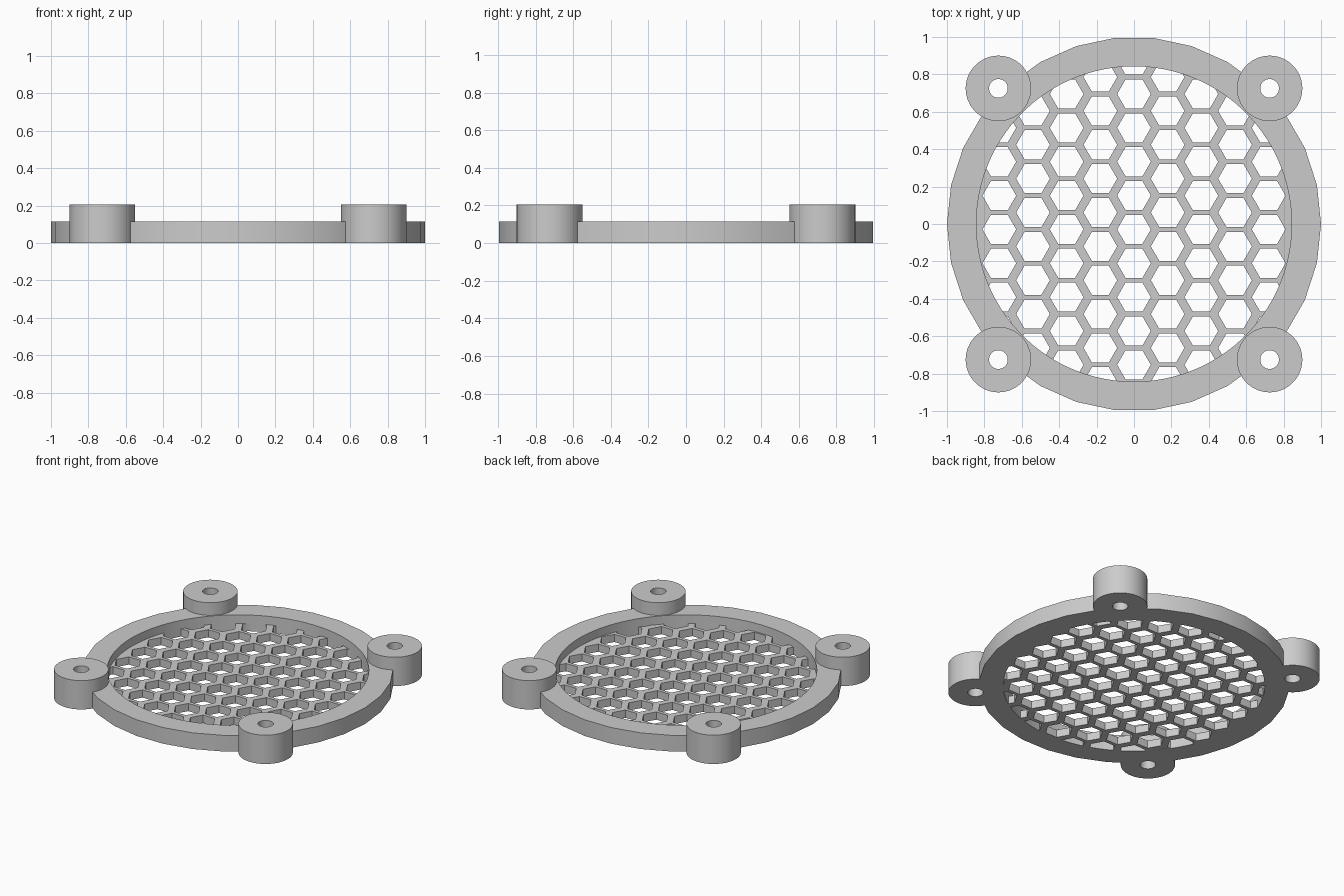
import bpy, bmesh, math
from mathutils import Matrix

if "Cube" in bpy.data.objects:
    bpy.data.objects.remove(bpy.data.objects["Cube"])

OUTER_R, INNER_R = 1.0, 0.843
RING_H, GRILLE_H, BOSS_H = 0.115, 0.055, 0.205
BOSS_R, HOLE_R, BOSS_POS = 0.175, 0.05, 0.725
HEX_R, COL_STEP, ROW_STEP, ROW_START = 0.09, 0.18, 0.181, -0.029

grey = bpy.data.materials.new("grey plastic")
grey.diffuse_color = (0.6, 0.6, 0.6, 1)
grey.use_nodes = True
grey.node_tree.nodes["Principled BSDF"].inputs["Base Color"].default_value = grey.diffuse_color


def prisms(name, centres, radius, z0, z1, sides):
    """One object holding an upright prism at every centre, first corner on +x."""
    bm = bmesh.new()
    ring = [(radius * math.cos(2 * math.pi * i / sides),
             radius * math.sin(2 * math.pi * i / sides)) for i in range(sides)]
    for cx, cy in centres:
        base = bm.faces.new([bm.verts.new((cx + x, cy + y, z0)) for x, y in ring])
        top = bmesh.ops.extrude_face_region(bm, geom=[base])["geom"]
        for v in top:
            if isinstance(v, bmesh.types.BMVert):
                v.co.z = z1
    bmesh.ops.recalc_face_normals(bm, faces=bm.faces)
    mesh = bpy.data.meshes.new(name)
    bm.to_mesh(mesh)
    bm.free()
    mesh.materials.append(grey)
    obj = bpy.data.objects.new(name, mesh)
    bpy.context.collection.objects.link(obj)
    return obj


def combine(target, tool, operation):
    """Apply a boolean and discard the tool."""
    mod = target.modifiers.new(operation, 'BOOLEAN')
    mod.operation, mod.object, mod.solver = operation, tool, 'EXACT'
    bpy.context.view_layer.objects.active = target
    bpy.ops.object.modifier_apply(modifier=mod.name)
    bpy.data.objects.remove(tool)


# Ring with a recess that leaves a thin floor for the grille
guard = prisms("fan_guard", [(0, 0)], OUTER_R, 0, RING_H, 30)
combine(guard, prisms("recess_cutter", [(0, 0)], INNER_R, GRILLE_H, 1, 100), 'DIFFERENCE')

# Staggered hexagonal openings, trimmed to the inside of the ring
cells = []
for col in range(-4, 5):
    for row in range(-6, 7):
        x = col * COL_STEP
        y = ROW_START + (row + 0.5 * (col % 2)) * ROW_STEP
        if math.hypot(x, y) < INNER_R + HEX_R:
            cells.append((x, y))
hexes = prisms("hex_cutter", cells, HEX_R, -0.1, 0.3, 6)
combine(hexes, prisms("trim", [(0, 0)], INNER_R, -0.2, 0.4, 100), 'INTERSECT')
combine(guard, hexes, 'DIFFERENCE')

# Corner screw bosses with through holes
corners = [(sx * BOSS_POS, sy * BOSS_POS) for sx in (-1, 1) for sy in (-1, 1)]
combine(guard, prisms("bosses", corners, BOSS_R, 0, BOSS_H, 64), 'UNION')
combine(guard, prisms("screw_cutter", corners, HOLE_R, -0.1, 0.4, 48), 'DIFFERENCE')

# Smooth curved walls, crisp edges
guard.select_set(True)
bpy.context.view_layer.objects.active = guard
bpy.ops.object.shade_smooth_by_angle(angle=math.radians(30))
